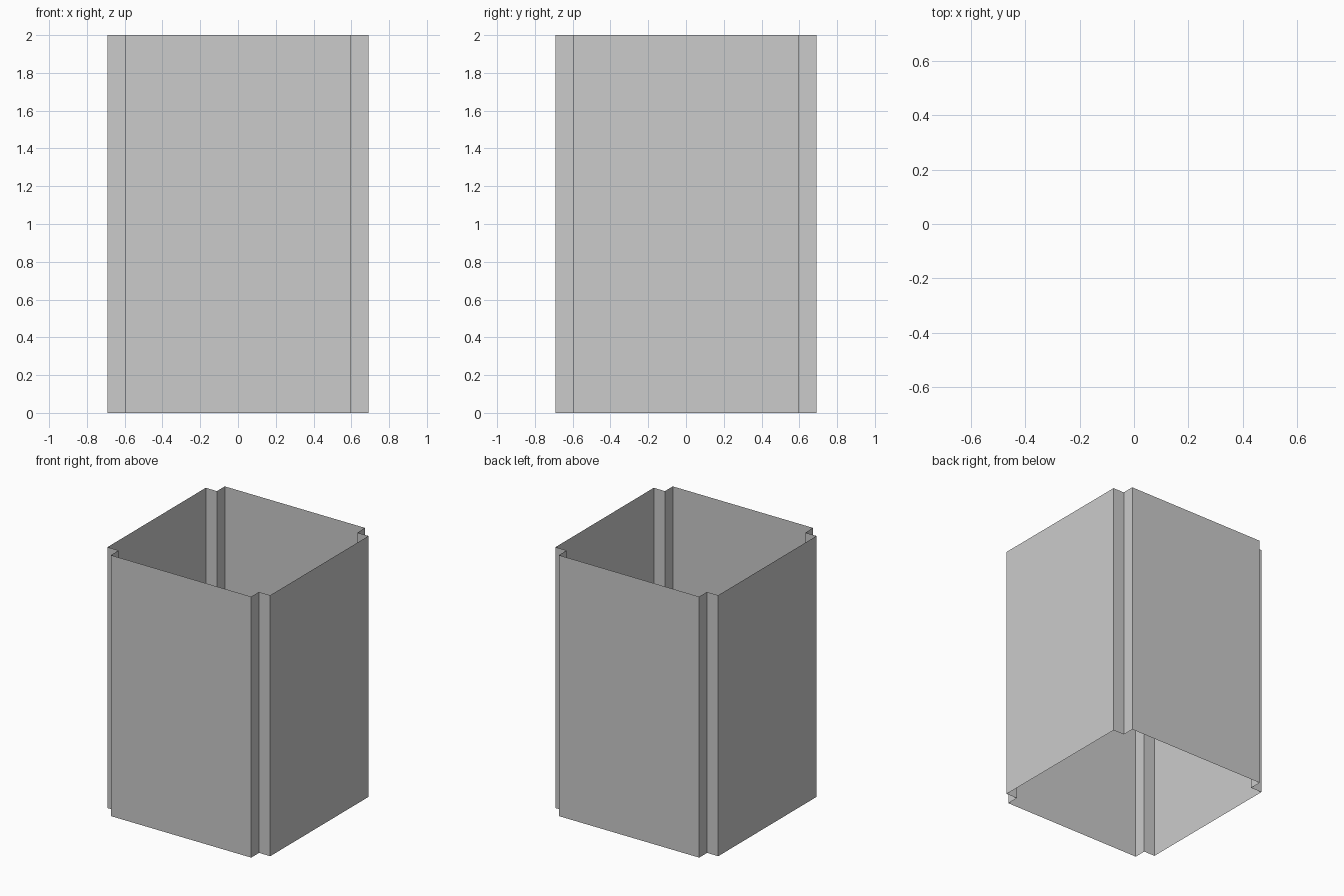
import bpy, bmesh

if "Cube" in bpy.data.objects:
    bpy.data.objects.remove(bpy.data.objects["Cube"])

OUT, NOTCH, HEIGHT = 0.69, 0.595, 2.0

# Cross-section: square with a notch at each corner, one corner turned four times
corner = [(NOTCH, -OUT), (NOTCH, -NOTCH), (OUT, -NOTCH)]
profile = []
for _ in range(4):
    profile += corner
    corner = [(-y, x) for x, y in corner]

# Open-ended thin sleeve, side walls only
bm = bmesh.new()
low = [bm.verts.new((x, y, 0)) for x, y in profile]
high = [bm.verts.new((x, y, HEIGHT)) for x, y in profile]
n = len(profile)
for i in range(n):
    j = (i + 1) % n
    bm.faces.new((low[i], low[j], high[j], high[i]))

mesh = bpy.data.meshes.new("notched_sleeve")
bm.to_mesh(mesh)
bm.free()
sleeve = bpy.data.objects.new("notched_sleeve", mesh)
bpy.context.collection.objects.link(sleeve)
